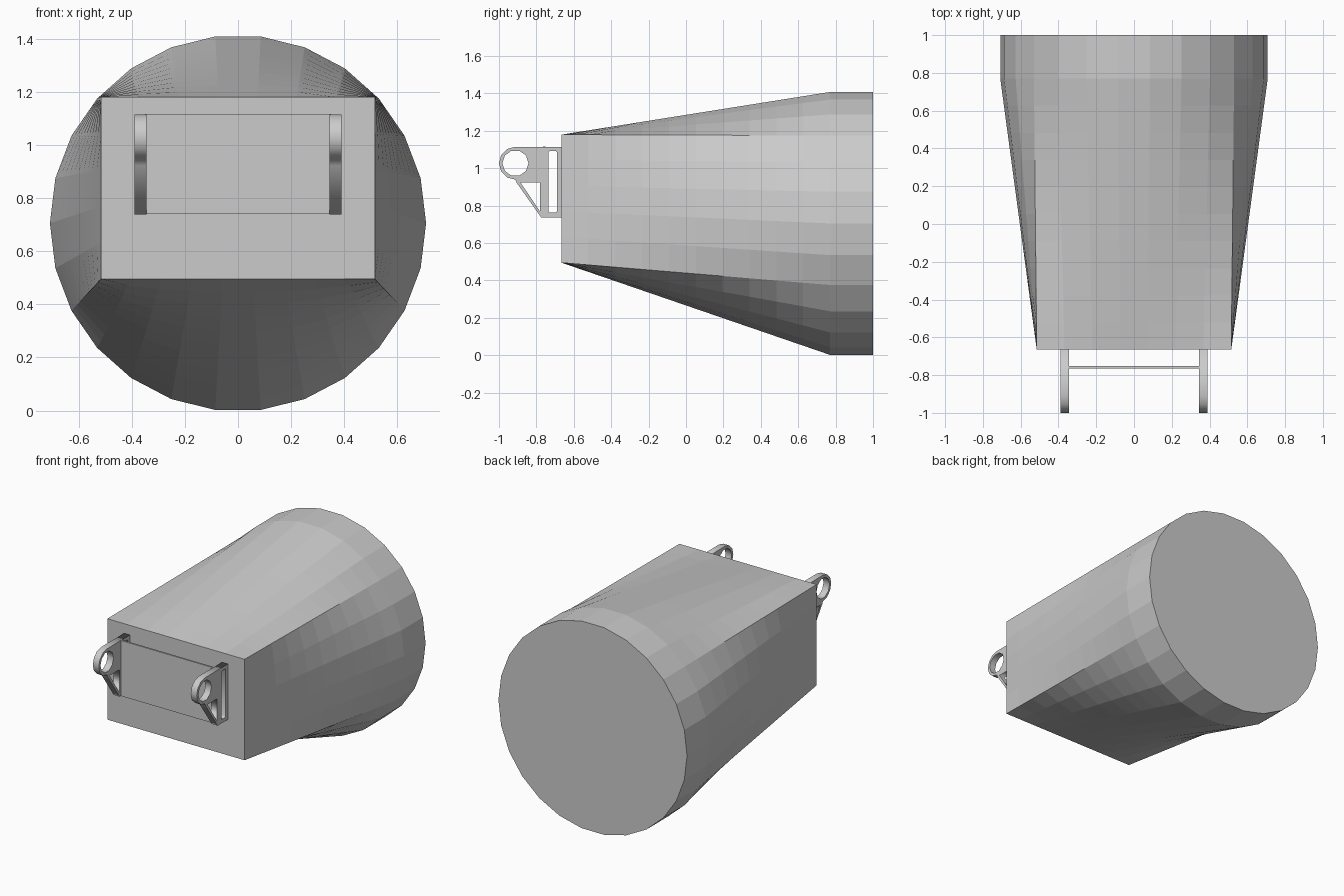
import bpy, bmesh
from math import cos, sin, pi, radians
from mathutils import Matrix, Vector

if "Cube" in bpy.data.objects:
    bpy.data.objects.remove(bpy.data.objects["Cube"])

Y0, Y1, Y2 = -0.665, 0.77, 1.0      # rectangular end, loft end, round end
CZ, R, N = 0.705, 0.708, 26         # round section
HW, ZB, ZT = 0.515, 0.495, 1.18     # rectangular section
RINGS = 10


def link(name, mesh):
    ob = bpy.data.objects.new(name, mesh)
    bpy.context.collection.objects.link(ob)
    return ob


# Housing: a rectangle lofted to a round drum
corners = [Vector(p) for p in ((HW, ZT), (-HW, ZT), (-HW, ZB), (HW, ZB), (HW, ZT))]
rect = []
for i, count in enumerate((7, 5, 9, 5)):
    rect += [corners[i].lerp(corners[i + 1], k / count) for k in range(count)]
circle = [Vector((R * cos(2 * pi * (k + 3) / N), CZ + R * sin(2 * pi * (k + 3) / N)))
          for k in range(N)]

bm = bmesh.new()
rings = []
for j in range(RINGS + 1):
    t = j / RINGS
    pts = [a.lerp(b, t) for a, b in zip(rect, circle)]
    rings.append([bm.verts.new((p.x, Y0 + (Y1 - Y0) * t, p.y)) for p in pts])
rings.append([bm.verts.new((p.x, Y2, p.y)) for p in circle])
for a, b in zip(rings, rings[1:]):
    for k in range(N):
        m = (k + 1) % N
        bm.faces.new((a[k], a[m], b[m], b[k]))
bm.faces.new(rings[0])
bm.faces.new(rings[-1])
bmesh.ops.recalc_face_normals(bm, faces=bm.faces)
mesh = bpy.data.meshes.new("housing")
bm.to_mesh(mesh)
bm.free()
link("housing", mesh)


# Bracket profile in (y, z): outline, round eye, slot and brace opening
def arc(r, start, end, steps):
    return [(-0.912 + r * cos(radians(start + (end - start) * i / steps)),
             1.027 + r * sin(radians(start + (end - start) * i / steps)))
            for i in range(steps + 1)]


outline = ([(Y0, 1.115)] + arc(0.088, 90, 270, 6)
           + [(-0.905, 0.922), (-0.775, 0.738), (Y0, 0.738)])
eye = arc(0.07, 0, 324, 9)
slot = [(-0.735, 0.77), (-0.73, 0.763), (-0.695, 0.763), (-0.69, 0.77),
        (-0.69, 1.085), (-0.695, 1.092), (-0.73, 1.092), (-0.735, 1.085)]
opening = [(-0.884, 0.923), (-0.78, 0.923), (-0.78, 0.768)]

curve = bpy.data.curves.new("bracket_profile", 'CURVE')
curve.dimensions = '2D'
curve.fill_mode = 'BOTH'
curve.extrude = 0.0225
for loop in (outline, eye, slot, opening):
    sp = curve.splines.new('POLY')
    sp.points.add(len(loop) - 1)
    for pt, (y, z) in zip(sp.points, loop):
        pt.co = (y, z, 0, 1)
    sp.use_cyclic_u = True
temp = link("bracket_profile", curve)
deps = bpy.context.evaluated_depsgraph_get()
plate = bpy.data.meshes.new_from_object(temp.evaluated_get(deps))
bpy.data.objects.remove(temp)
plate.transform(Matrix(((0, 0, 1, 0), (1, 0, 0, 0), (0, 1, 0, 0), (0, 0, 0, 1))))
for side, x in (("left", -0.3675), ("right", 0.3675)):
    link("bracket_" + side, plate).location.x = x

# Thin cross panel between the brackets
bpy.ops.mesh.primitive_cube_add(size=1, location=(0, -0.758, 0.9275))
panel = bpy.context.object
panel.name = "cross_panel"
panel.scale = (0.70, 0.012, 0.377)
